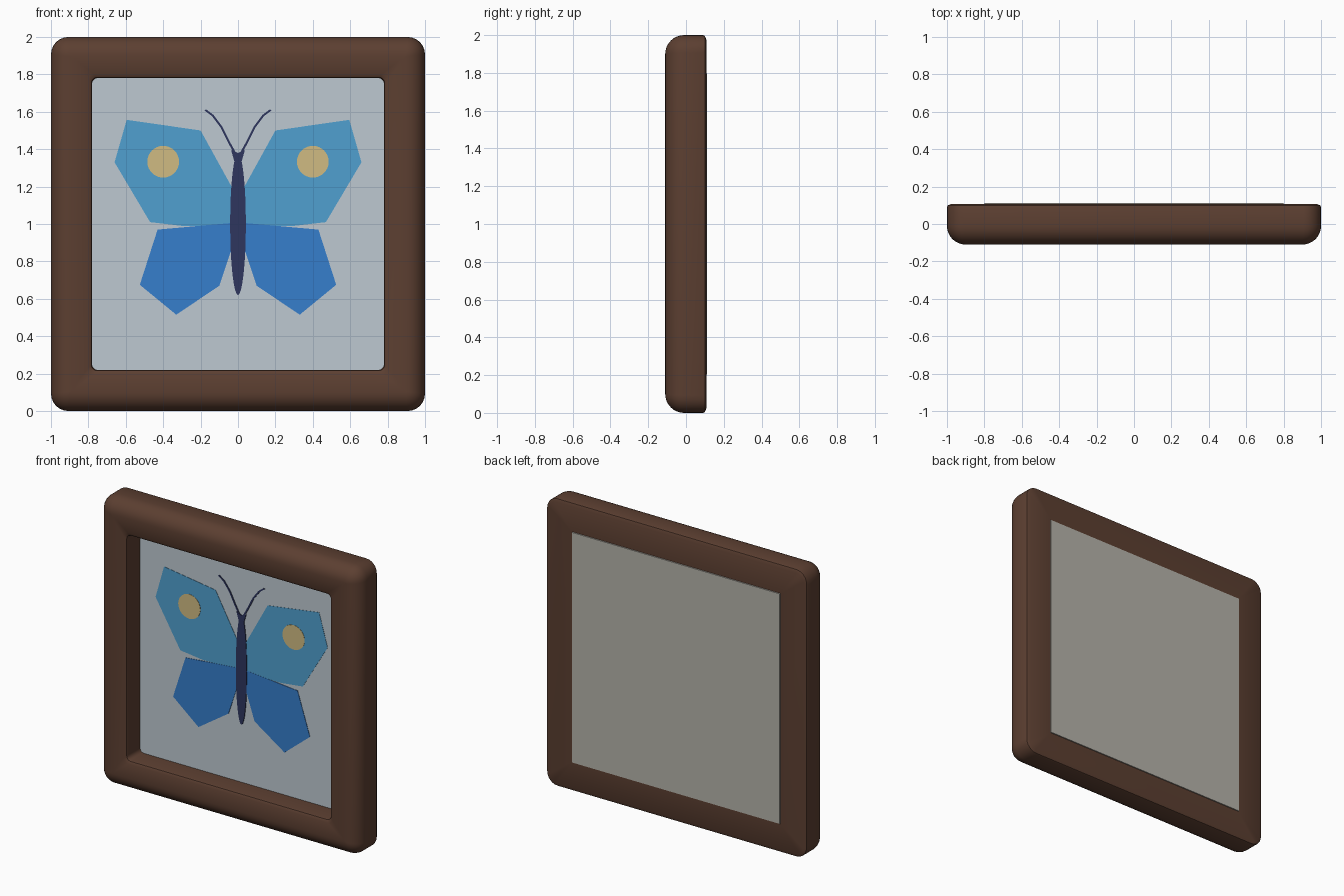
import bpy, bmesh, math

if "Cube" in bpy.data.objects:
    bpy.data.objects.remove(bpy.data.objects["Cube"])

def mat(name, r, g, b):
    lin = lambda c: ((c / 255 + 0.055) / 1.055) ** 2.4
    m = bpy.data.materials.new(name)
    m.diffuse_color = (lin(r), lin(g), lin(b), 1)
    m.use_nodes = True
    m.node_tree.nodes["Principled BSDF"].inputs["Base Color"].default_value = m.diffuse_color
    return m

BROWN = mat("brown wood", 92, 63, 49)
PAPER = mat("pale blue paper", 190, 201, 209)
BACK = mat("grey card", 182, 179, 170)
SKY = mat("light blue wing", 80, 160, 208)
BLUE = mat("deep blue wing", 54, 126, 204)
NAVY = mat("navy body", 46, 54, 94)
SAND = mat("sand spot", 208, 187, 130)

def finish(name, bm, mats):
    bmesh.ops.recalc_face_normals(bm, faces=bm.faces[:])
    me = bpy.data.meshes.new(name)
    bm.to_mesh(me)
    bm.free()
    for m in mats:
        me.materials.append(m)
    ob = bpy.data.objects.new(name, me)
    bpy.context.collection.objects.link(ob)
    return ob

def rounded_square(half, r, y, n=6):
    """Loop of points round a square centred at z = 1."""
    pts = []
    for k, (sx, sz) in enumerate([(1, 1), (-1, 1), (-1, -1), (1, -1)]):
        for i in range(n + 1):
            a = math.radians(90 * k + 90 * i / n)
            pts.append((sx * (half - r) + r * math.cos(a), y,
                        1 + sz * (half - r) + r * math.sin(a)))
    return pts

# Frame: closed section (half size, corner radius, y) swept round the square
section = [(0.80, 0.004, 0.107), (0.80, 0.004, 0.04), (0.78, 0.03, 0.04),
           (0.78, 0.03, -0.085), (0.784, 0.03, -0.10), (0.80, 0.03, -0.11)]
for i in range(9):
    t = math.radians(90 * i / 8)
    section.append((0.9 + 0.1 * math.sin(t), 0.004 + 0.09 * math.sin(t),
                    -0.01 - 0.1 * math.cos(t)))
section += [(1.0, 0.094, 0.09), (0.995, 0.08, 0.10), (0.975, 0.05, 0.108)]
bm = bmesh.new()
loops = [[bm.verts.new(p) for p in rounded_square(*s)] for s in section]
for a, b in zip(loops, loops[1:] + loops[:1]):
    for i in range(len(a)):
        j = (i + 1) % len(a)
        bm.faces.new((a[i], a[j], b[j], b[i]))
frame = finish("frame", bm, [BROWN])
bpy.context.view_layer.objects.active = frame
frame.select_set(True)
bpy.ops.object.shade_smooth_by_angle(angle=math.radians(35))
frame.select_set(False)

# Panel: pale paper in front, grey card on the back and edges
FRONT = 0.041
bm = bmesh.new()
bmesh.ops.create_cube(bm, size=1)
for v in bm.verts:
    v.co = (v.co.x * 1.596, 0.112 if v.co.y > 0 else FRONT, 1 + v.co.z * 1.596)
bm.normal_update()
for f in bm.faces:
    f.material_index = 1 if f.normal.y < -0.5 else 0
finish("picture_panel", bm, [BACK, PAPER])

def plate(name, pts, height, m):
    """Thin flat plate lying on the paper, outline given in x, z."""
    bm = bmesh.new()
    f = bm.faces.new([bm.verts.new((x, FRONT, z)) for x, z in pts])
    ext = bmesh.ops.extrude_face_region(bm, geom=[f])
    for v in ext["geom"]:
        if isinstance(v, bmesh.types.BMVert):
            v.co.y -= height
    return finish(name, bm, [m])

upper = [(0, 1.14), (0.04, 1.21), (0.20, 1.50), (0.595, 1.557), (0.66, 1.33),
         (0.47, 1.01), (0.30, 0.99), (0, 0.99)]
lower = [(0, 1.0), (0.04, 1.005), (0.43, 0.97), (0.525, 0.675), (0.33, 0.515),
         (0.10, 0.67), (0.04, 0.85), (0, 0.90)]
spot = [(0.40 + 0.085 * math.cos(a), 1.333 + 0.085 * math.sin(a))
        for a in (math.tau * i / 32 for i in range(32))]
feeler = [(0.0, 1.35), (0.05, 1.44), (0.09, 1.52), (0.135, 1.58), (0.175, 1.61)]
W = 0.005
feeler_outline = ([(x - W, z + W / 2) for x, z in feeler]
                  + [(x + W, z - W / 2) for x, z in reversed(feeler)])

# Butterfly: wings, spots and feelers mirrored left and right
for side, s in (("left", -1), ("right", 1)):
    for name, pts, h, m in (("upper_wing", upper, 0.002, SKY),
                            ("lower_wing", lower, 0.003, BLUE),
                            ("wing_spot", spot, 0.004, SAND),
                            ("feeler", feeler_outline, 0.004, NAVY)):
        plate(f"{side}_{name}", [(s * x, z) for x, z in pts], h, m)

# Body and small flared head
body = [(0.042 * math.cos(a), 1.0 + 0.38 * math.sin(a))
        for a in (math.tau * i / 32 for i in range(32))]
plate("body", body, 0.005, NAVY)
plate("head", [(-0.018, 1.33), (0.018, 1.33), (0.037, 1.395), (0, 1.38),
               (-0.037, 1.395)], 0.0055, NAVY)
